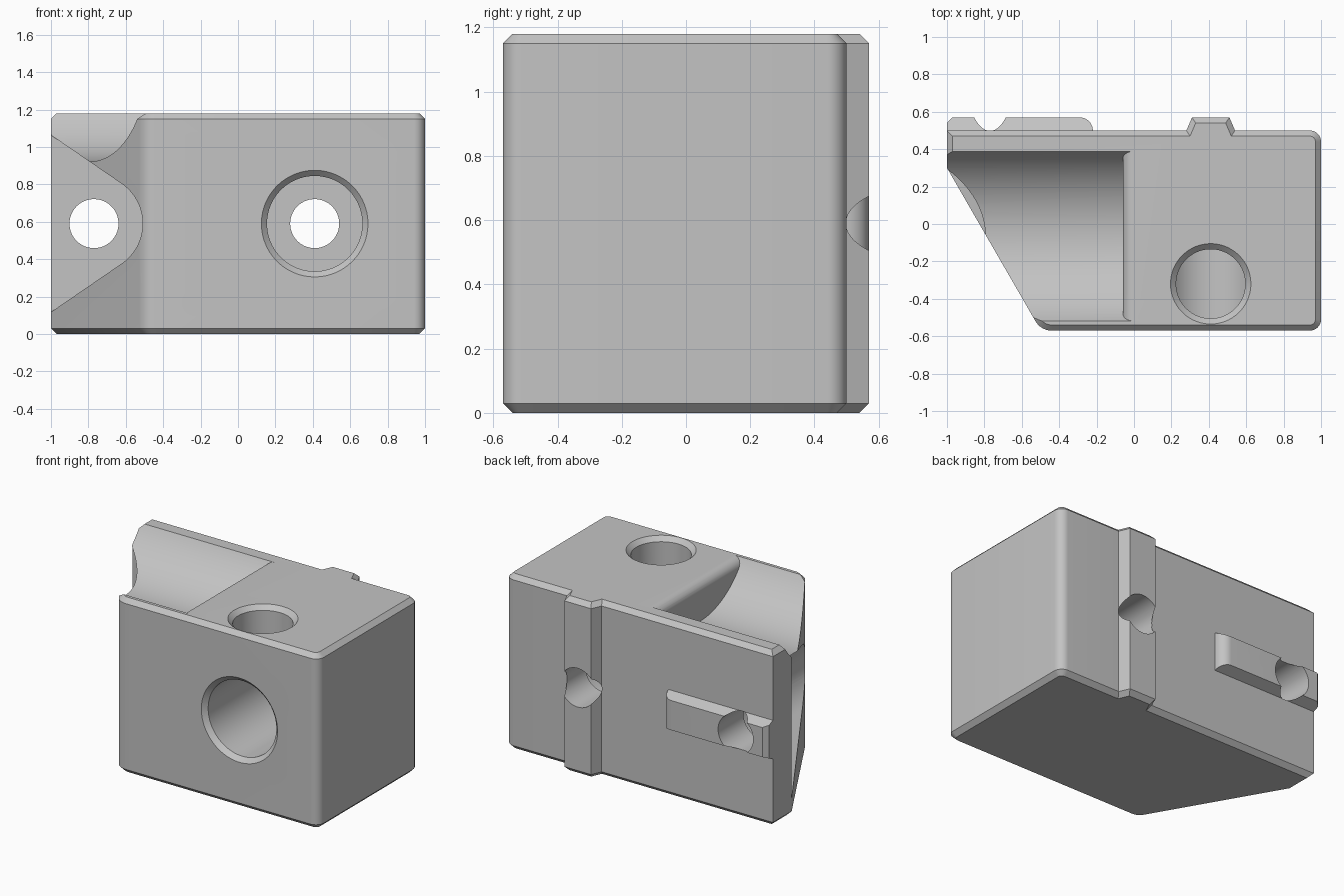
import bpy, bmesh, math

if "Cube" in bpy.data.objects:
    bpy.data.objects.remove(bpy.data.objects["Cube"])

grey = bpy.data.materials.new("plain_grey")
grey.use_nodes = True
grey.diffuse_color = (0.55, 0.55, 0.55, 1)
grey.node_tree.nodes["Principled BSDF"].inputs["Base Color"].default_value = grey.diffuse_color

H = 1.18       # block height
EDGE = 0.03    # chamfer size
MID = 0.59     # height of the bolt axes


def place(axis, u, v, w):
    """Point u, v in the profile plane and w along the axis."""
    return {"x": (w, u, v), "y": (u, w, v), "z": (u, v, w)}[axis]


def finish(name, bm):
    bmesh.ops.recalc_face_normals(bm, faces=bm.faces)
    mesh = bpy.data.meshes.new(name)
    bm.to_mesh(mesh)
    bm.free()
    mesh.materials.append(grey)
    ob = bpy.data.objects.new(name, mesh)
    bpy.context.collection.objects.link(ob)
    return ob


def arc(cx, cy, r, start, end, n=10):
    angles = [math.radians(start + (end - start) * i / n) for i in range(n + 1)]
    return [(cx + r * math.cos(a), cy + r * math.sin(a)) for a in angles]


def prism(name, pts, axis, lo, hi, chamfer=0):
    bm = bmesh.new()
    rings = [[bm.verts.new(place(axis, u, v, w)) for u, v in pts] for w in (lo, hi)]
    caps = [bm.faces.new(r) for r in rings]
    n = len(pts)
    for i in range(n):
        j = (i + 1) % n
        bm.faces.new((rings[0][i], rings[0][j], rings[1][j], rings[1][i]))
    bmesh.ops.recalc_face_normals(bm, faces=bm.faces)
    if chamfer:
        edges = [e for f in caps for e in f.edges]
        bmesh.ops.bevel(bm, geom=edges, offset=chamfer, segments=1,
                        affect="EDGES", clamp_overlap=False)
    return finish(name, bm)


def bore(name, axis, cu, cv, stations, n=72):
    """Stepped round cutter from (distance along axis, radius) stations."""
    bm = bmesh.new()
    rings = []
    for w, r in stations:
        ring = []
        for i in range(n):
            a = math.tau * (i + 0.5) / n
            ring.append(bm.verts.new(place(axis, cu + r * math.cos(a), cv + r * math.sin(a), w)))
        rings.append(ring)
    for a, b in zip(rings, rings[1:]):
        for i in range(n):
            j = (i + 1) % n
            bm.faces.new((a[i], a[j], b[j], b[i]))
    bm.faces.new(rings[0])
    bm.faces.new(rings[-1])
    return finish(name, bm)


def combine(ob, tool, operation):
    mod = ob.modifiers.new("combine", "BOOLEAN")
    mod.operation = operation
    mod.solver = "EXACT"
    mod.object = tool
    bpy.context.view_layer.objects.active = ob
    bpy.ops.object.modifier_apply(modifier=mod.name)
    bpy.data.objects.remove(tool)


# Block with slanted side, rounded corners and the upright rear rib
outline = [(-1, 0.3)]
outline += arc(-0.44, -0.47, 0.1, 210, 270)
outline += arc(0.94, -0.51, 0.06, -90, 0)
outline += arc(0.94, 0.44, 0.06, 0, 90)
outline += [(0.54, 0.5), (0.51, 0.57), (0.31, 0.57), (0.28, 0.5), (-1, 0.5)]
block = prism("clamp_block", outline, "z", 0, H, EDGE)

# Horizontal rear key with tapered sides and a rounded inner end
plan = [(-1, 0.4), (-0.22, 0.4)] + arc(-0.29, 0.5, 0.07, 0, 90)
plan += [(-0.97, 0.57), (-1, 0.54)]
key = prism("rear_key", plan, "z", 0.3, 0.9)
section = [(0.35, MID - 0.13), (0.5, MID - 0.13), (0.57, MID - 0.1), (0.6, MID - 0.087),
           (0.6, MID + 0.087), (0.57, MID + 0.1), (0.5, MID + 0.13), (0.35, MID + 0.13)]
combine(key, prism("key_section", section, "x", -1.2, 0), "INTERSECT")
combine(block, key, "UNION")

# Round trough across the top, its end wall rolling over into the top face
trough = bore("trough", "x", -0.065, 1.45, [(-1.3, 0.528), (0.2, 0.528)], 128)
roll = [(-1.2, 0.8), (-0.06, 0.8)] + arc(0, H - 0.06, 0.06, 180, 90)
roll += [(0, 1.3), (-1.2, 1.3)]
combine(trough, prism("trough_end", roll, "y", -0.9, 0.9), "INTERSECT")
combine(block, trough, "DIFFERENCE")

# Flared pocket in the slanted side
flare = arc(-0.77, MID, 0.26, -57, 57, 28)
flare += [(-1.2, 1.2), (-1.2, 2 * MID - 1.2)]
combine(block, prism("flared_pocket", flare, "y", -1, 0.3), "DIFFERENCE")

# Bolt holes and the round opening in the top
combine(block, bore("pocket_hole", "y", -0.77, MID, [(0, 0.131), (0.7, 0.131)]), "DIFFERENCE")
front = [(-0.6, 0.315), (-0.54, 0.255), (0.3, 0.255), (0.3, 0.131), (0.7, 0.131)]
combine(block, bore("front_bore", "y", 0.41, MID, front), "DIFFERENCE")
top = [(H + EDGE, 0.245), (H - EDGE, 0.185), (MID, 0.185)]
combine(block, bore("top_bore", "z", 0.41, -0.32, top), "DIFFERENCE")

# Smooth the curves, keep the edges crisp
bpy.ops.object.select_all(action="DESELECT")
block.select_set(True)
bpy.context.view_layer.objects.active = block
bpy.ops.object.shade_smooth_by_angle(angle=math.radians(25))
